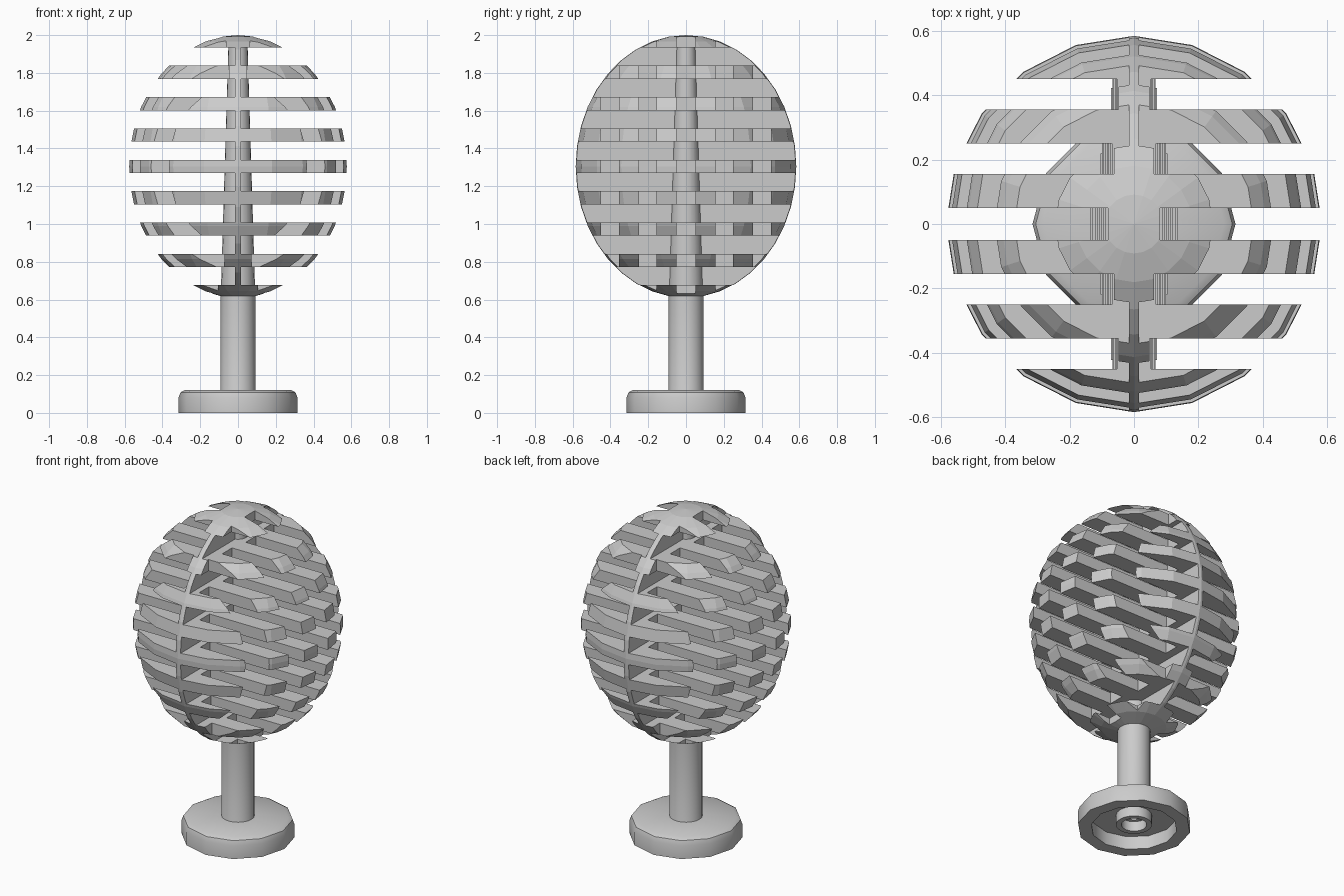
import bpy, bmesh, math

if "Cube" in bpy.data.objects:
    bpy.data.objects.remove(bpy.data.objects["Cube"])

grey = bpy.data.materials.new("light_grey")
grey.use_nodes = True
COLOUR = (0.6, 0.6, 0.6, 1)
grey.diffuse_color = COLOUR
grey.node_tree.nodes["Principled BSDF"].inputs["Base Color"].default_value = COLOUR

RADIUS, HALF_HEIGHT, CENTRE = 0.584, 0.695, 1.305
PITCH, THICK, LAYERS = 0.166, 0.07, 9


def make(name, bm, angle=30):
    bmesh.ops.recalc_face_normals(bm, faces=bm.faces)
    mesh = bpy.data.meshes.new(name)
    bm.to_mesh(mesh)
    bm.free()
    obj = bpy.data.objects.new(name, mesh)
    bpy.context.collection.objects.link(obj)
    mesh.materials.append(grey)
    smooth(obj, angle)
    return obj


def select(obj):
    bpy.ops.object.select_all(action='DESELECT')
    obj.select_set(True)
    bpy.context.view_layer.objects.active = obj


def smooth(obj, angle):
    select(obj)
    bpy.ops.object.shade_smooth_by_angle(angle=math.radians(angle))


def prism(bm, outline, z, height):
    face = bm.faces.new([bm.verts.new((x, y, z)) for x, y in outline])
    ext = bmesh.ops.extrude_face_region(bm, geom=[face])
    verts = [v for v in ext["geom"] if isinstance(v, bmesh.types.BMVert)]
    bmesh.ops.translate(bm, verts=verts, vec=(0, 0, height))


def lathe(name, profile, sides, closed=False):
    bm = bmesh.new()
    rings = []
    for r, z in profile:
        rings.append([bm.verts.new((r * math.cos(math.tau * i / sides),
                                    r * math.sin(math.tau * i / sides), z))
                      for i in range(sides)])
    pairs = list(zip(rings, rings[1:]))
    if closed:
        pairs.append((rings[-1], rings[0]))
    for a, b in pairs:
        for i in range(sides):
            j = (i + 1) % sides
            bm.faces.new((a[i], a[j], b[j], b[i]))
    if not closed:
        bm.faces.new(rings[0])
        bm.faces.new(rings[-1])
    return make(name, bm, 40)


def clip_to_crown(obj):
    # Keep only what lies inside the faceted ellipsoid
    bpy.ops.mesh.primitive_uv_sphere_add(segments=20, ring_count=20, radius=1,
                                         location=(0, 0, CENTRE))
    cutter = bpy.context.object
    cutter.scale = (RADIUS, RADIUS, HALF_HEIGHT)
    cutter.hide_render = True
    cutter.data.materials.append(grey)
    mod = obj.modifiers.new("crown", 'BOOLEAN')
    mod.operation, mod.solver, mod.object = 'INTERSECT', 'EXACT', cutter
    select(obj)
    bpy.ops.object.modifier_apply(modifier=mod.name)
    bpy.data.objects.remove(cutter)


# Comb-shaped leaf layers: six bars across, joined by a web narrowing upward
bars = [(-0.7, -0.45), (-0.355, -0.25), (-0.155, -0.05),
        (0.05, 0.155), (0.25, 0.355), (0.45, 0.7)]
bm = bmesh.new()
for k in range(LAYERS):
    side = []
    for n, (y0, y1) in enumerate(bars):
        side += [(0.7, y0), (0.7, y1)]
        if n < len(bars) - 1:
            y2 = bars[n + 1][0]
            web = (0.135 - 0.15 * abs(y1 + y2) / 2) * (1 - 0.05 * k)
            side += [(web, y1), (web, y2)]
    outline = side + [(-x, y) for x, y in reversed(side)]
    z = CENTRE + (k - LAYERS // 2) * PITCH - THICK / 2
    prism(bm, outline, z, THICK)
clip_to_crown(make("leaf_layers", bm))

# Thin upright plate joining all layers
bm = bmesh.new()
w, d = 0.016, 0.7
prism(bm, [(-w, -d), (w, -d), (w, d), (-w, d)], 0.5, 1.6)
clip_to_crown(make("centre_plate", bm))

# Tapered trunk with a socket in its lower end
lathe("trunk", [(0.07, 0.1), (0.07, 0.02), (0.1, 0.02), (0.1, 0.08), (0.092, 0.1),
                (0.092, 0.6), (0.05, 1.97)], 20)

# Base with rounded upper edge and hollow underside
lathe("base", [(0.24, 0), (0.315, 0), (0.315, 0.08), (0.305, 0.108), (0.28, 0.122),
               (0.05, 0.122), (0.05, 0.08), (0.24, 0.08)], 12, closed=True)
